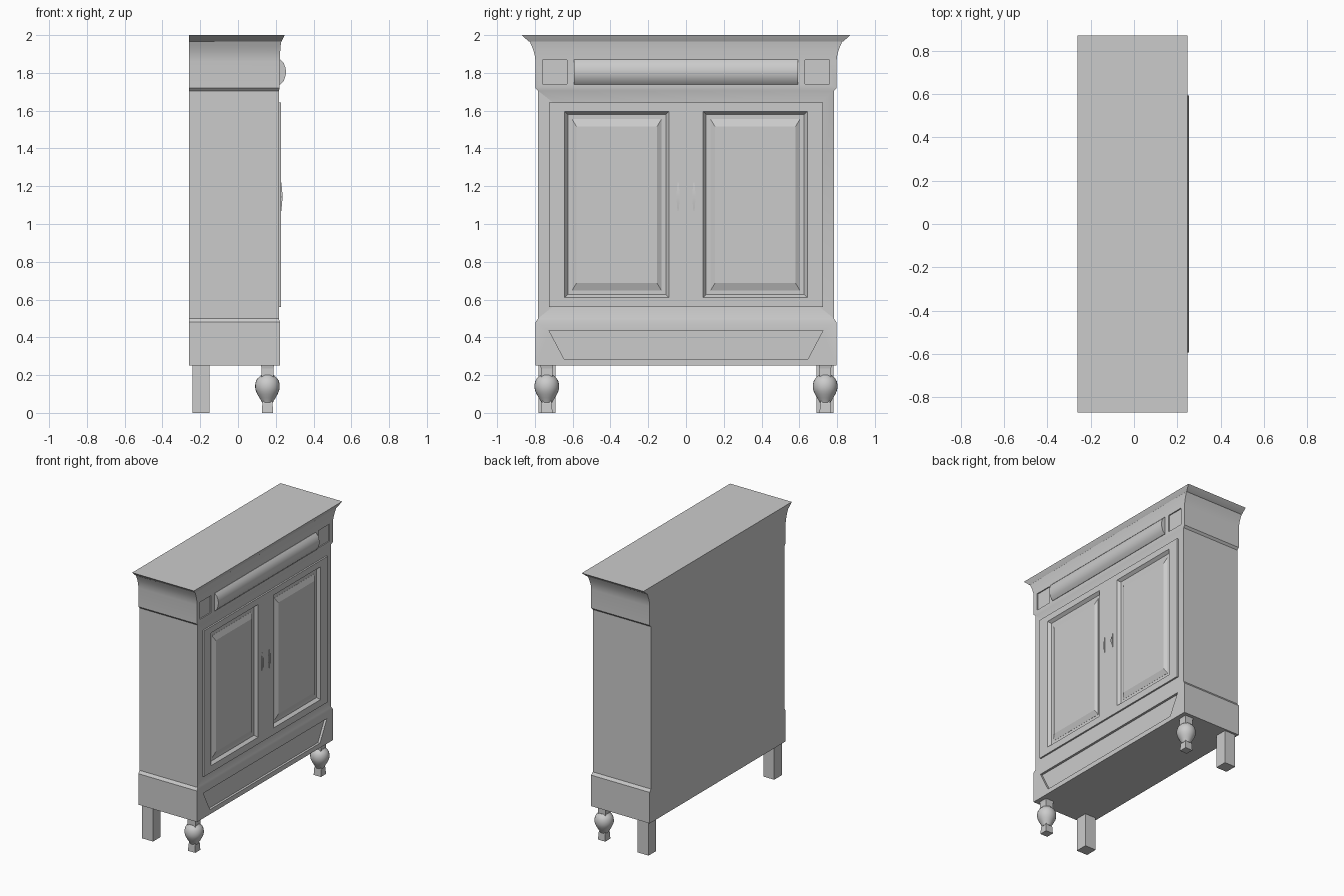
import bpy, bmesh, math

if "Cube" in bpy.data.objects:
    bpy.data.objects.remove(bpy.data.objects["Cube"])

mat = bpy.data.materials.new("plain grey")
mat.diffuse_color = (0.6, 0.6, 0.6, 1)
mat.use_nodes = True
mat.node_tree.nodes["Principled BSDF"].inputs["Base Color"].default_value = mat.diffuse_color


def finish(name, bm, angle=None):
    bmesh.ops.recalc_face_normals(bm, faces=bm.faces[:])
    me = bpy.data.meshes.new(name)
    bm.to_mesh(me)
    bm.free()
    ob = bpy.data.objects.new(name, me)
    bpy.context.collection.objects.link(ob)
    me.materials.append(mat)
    if angle:
        bpy.ops.object.select_all(action='DESELECT')
        ob.select_set(True)
        bpy.context.view_layer.objects.active = ob
        bpy.ops.object.shade_smooth_by_angle(angle=math.radians(angle))
    return ob


def loft(name, rings, angle=None):
    """Skin a stack of equal-sized rings and cap both ends."""
    bm = bmesh.new()
    vs = [[bm.verts.new(p) for p in r] for r in rings]
    n = len(rings[0])
    for a, b in zip(vs, vs[1:]):
        for i in range(n):
            j = (i + 1) % n
            bm.faces.new((a[i], a[j], b[j], b[i]))
    bm.faces.new(vs[0])
    bm.faces.new(vs[-1])
    return finish(name, bm, angle)


def quad_z(z, x0, x1, y0, y1):
    return [(x0, y0, z), (x1, y0, z), (x1, y1, z), (x0, y1, z)]


def quad_x(x, y0, y1, z0, z1, k=0.0, kz=None):
    kz = k if kz is None else kz
    return [(x, y0 + k, z0 + kz), (x, y1 - k, z0 + kz),
            (x, y1 - k, z1 - kz), (x, y0 + k, z1 - kz)]


def cut(ob, cutter):
    m = ob.modifiers.new("cut", 'BOOLEAN')
    m.operation = 'DIFFERENCE'
    m.solver = 'EXACT'
    m.object = cutter
    bpy.context.view_layer.objects.active = ob
    bpy.ops.object.modifier_apply(modifier=m.name)


BACK = -0.26

# carcass with plinth, frieze and cornice: (z, half width, front x)
profile = [(0.25, .797, .222), (0.48, .797, .222), (0.50, .783, .216),
           (1.705, .783, .216), (1.72, .797, .221), (1.86, .797, .221),
           (1.89, .800, .222), (1.92, .808, .224), (1.945, .818, .226),
           (1.965, .827, .229), (1.967, .833, .231), (2.0, .87, .247)]
body = loft("cabinet_body", [quad_z(z, BACK, x, -w, w) for z, w, x in profile], 25)

# door slab
door = loft("door_frame", [quad_x(x, -.725, .725, .56, 1.643) for x in (.20, .228)])

cutters = []
for s in (-1, 1):
    y0, y1 = sorted((s * .09, s * .643))
    # sloped pocket in the door, then the raised field inside it
    c = loft("pocket_cutter", [quad_x(.229, y0, y1, .61, 1.597),
                               quad_x(.207, y0, y1, .61, 1.597, .017)])
    cut(body, c)
    cut(door, c)
    cutters.append(c)
    loft("door_panel", [quad_x(.203, y0 + .04, y1 - .04, .648, 1.555),
                        quad_x(.208, y0 + .04, y1 - .04, .648, 1.555),
                        quad_x(.223, y0 + .04, y1 - .04, .648, 1.555, .024, .04)])
    # square recess beside the drawer
    q0, q1 = sorted((s * .63, s * .76))
    c = loft("square_cutter", [quad_x(x, q0, q1, 1.74, 1.868) for x in (.213, .25)])
    cut(body, c)
    cutters.append(c)

# trapezoid recess in the plinth
c = loft("plinth_cutter", [[(x, -.645, .285), (x, .645, .285),
                            (x, .725, .436), (x, -.725, .436)] for x in (.205, .25)])
cut(body, c)
cutters.append(c)
for c in cutters:
    bpy.data.objects.remove(c)

# bulging drawer front
bulge = [(.20, 1.738), (.224, 1.738), (.242, 1.757), (.251, 1.782), (.255, 1.805),
         (.251, 1.828), (.242, 1.852), (.224, 1.87), (.20, 1.87)]
loft("drawer_front", [[(x, y, z) for x, z in bulge] for y in (-.593, .593)], 30)

# legs
turned = [(.20, .034), (.192, .042), (.182, .053), (.168, .061), (.15, .065), (.132, .065),
          (.115, .061), (.098, .053), (.08, .043), (.064, .033), (.055, .029)]
for s in (-1, 1):
    cy = s * .737
    loft("back_leg", [quad_z(z, -.24, -.15, cy - .045, cy + .045) for z in (0, .25)])
    loft("front_leg_bulb", [[(.156 + r * math.cos(a), cy + r * math.sin(a), z)
                             for a in (i * math.tau / 24 for i in range(24))]
                            for z, r in turned], 40)
    for name, stack in (("front_leg_neck", [(.25, .034), (.235, .031), (.19, .031)]),
                        ("front_leg_foot", [(.07, .022), (.05, .027), (0, .03)])):
        loft(name, [quad_z(z, .156 - h, .156 + h, cy - h, cy + h) for z, h in stack])

    # door pull: slim plate with a bowed grip
    rings = []
    for i in range(13):
        t = i / 12
        z = 1.07 + .15 * t
        b = math.sin(math.pi * t)
        w = .003 + .005 * b
        x = .226 + .006 * b
        rings.append(quad_z(z, x - .003, x + .003, s * .042 - w, s * .042 + w))
    loft("door_pull", rings, 30)
